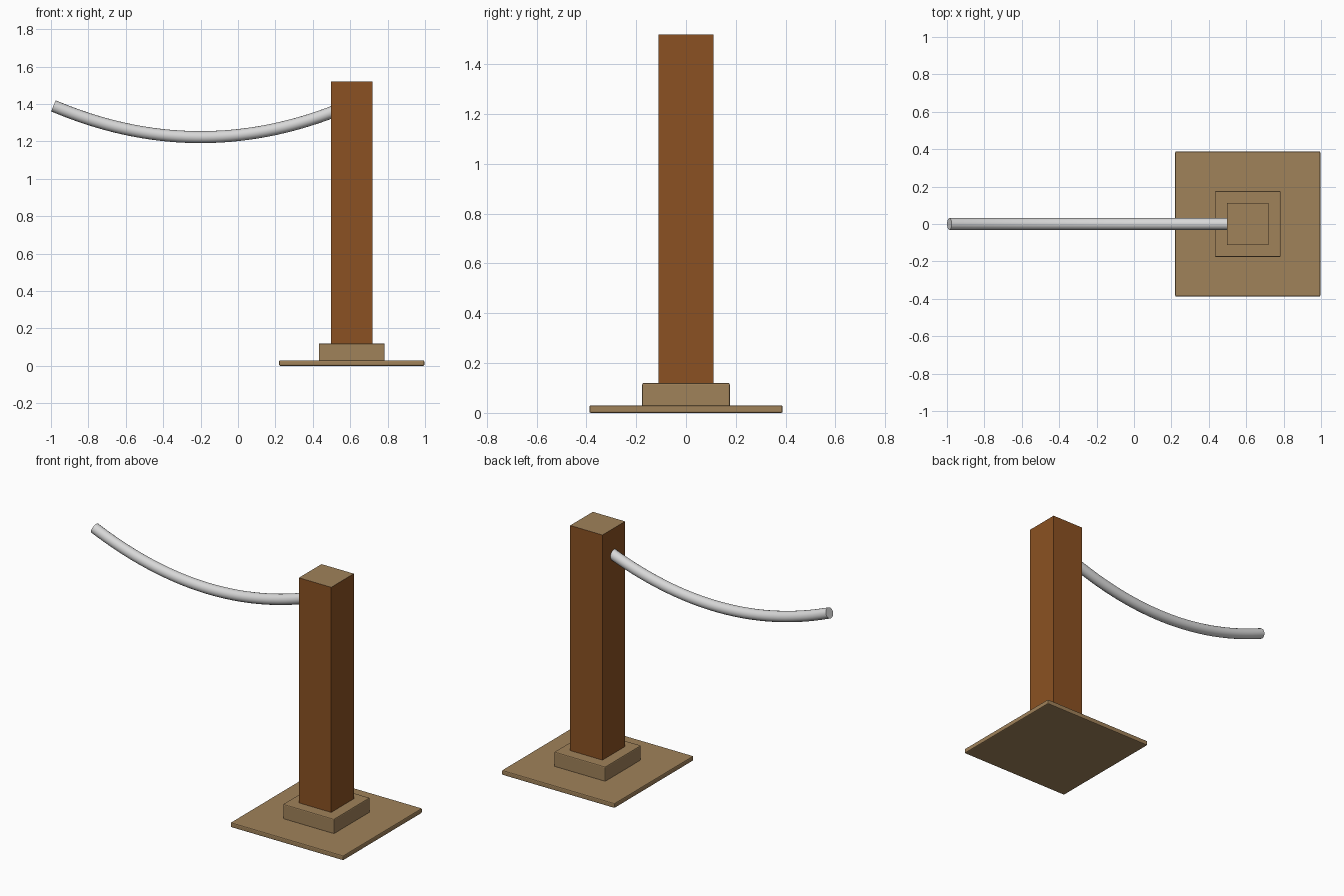
import bpy
import bmesh

if "Cube" in bpy.data.objects:
    bpy.data.objects.remove(bpy.data.objects["Cube"])


def mat(name, rgb):
    m = bpy.data.materials.new(name)
    m.diffuse_color = (*rgb, 1)
    m.use_nodes = True
    m.node_tree.nodes["Principled BSDF"].inputs["Base Color"].default_value = m.diffuse_color
    return m


tan = mat("tan", (0.352, 0.223, 0.102))
brown = mat("brown wood", (0.258, 0.083, 0.016))
silver = mat("pale grey", (0.68, 0.68, 0.68))

CX = 0.608  # post axis


def slab(name, half, z0, z1, mats, bevel=0):
    """Square block on the post axis between two heights."""
    bm = bmesh.new()
    bmesh.ops.create_cube(bm, size=1)
    for v in bm.verts:
        v.co = (CX + v.co.x * 2 * half, v.co.y * 2 * half,
                z0 + (v.co.z + 0.5) * (z1 - z0))
    me = bpy.data.meshes.new(name)
    bm.to_mesh(me)
    bm.free()
    ob = bpy.data.objects.new(name, me)
    bpy.context.collection.objects.link(ob)
    for m in mats:
        me.materials.append(m)
    if bevel:
        b = ob.modifiers.new("edge_bevel", 'BEVEL')
        b.width = bevel
        b.segments = 2
    return ob


# Base plate and foot block
slab("base_plate", 0.388, 0, 0.03, [tan], 0.006)
slab("foot_block", 0.176, 0.025, 0.12, [tan], 0.006)

# Post with tan top face
post = slab("post", 0.111, 0.11, 1.52, [brown, tan])
for p in post.data.polygons:
    if p.normal.z > 0.9:
        p.material_index = 1

# Sagging rail: parabola swept with a round section, ending inside the post
N = 32
X0, X1 = -0.987, 0.53
cu = bpy.data.curves.new("sagging_rail", 'CURVE')
cu.dimensions = '3D'
cu.bevel_depth = 0.032
cu.bevel_resolution = 6
cu.use_fill_caps = True
sp = cu.splines.new('POLY')
sp.points.add(N)
for i, pt in enumerate(sp.points):
    x = X0 + (X1 - X0) * i / N
    pt.co = (x, 0, 1.223 + 0.27 * (x + 0.2) ** 2, 1)
rail = bpy.data.objects.new("sagging_rail", cu)
bpy.context.collection.objects.link(rail)
cu.materials.append(silver)
bpy.context.view_layer.objects.active = rail
rail.select_set(True)
bpy.ops.object.convert(target='MESH')
bpy.ops.object.shade_smooth_by_angle()
